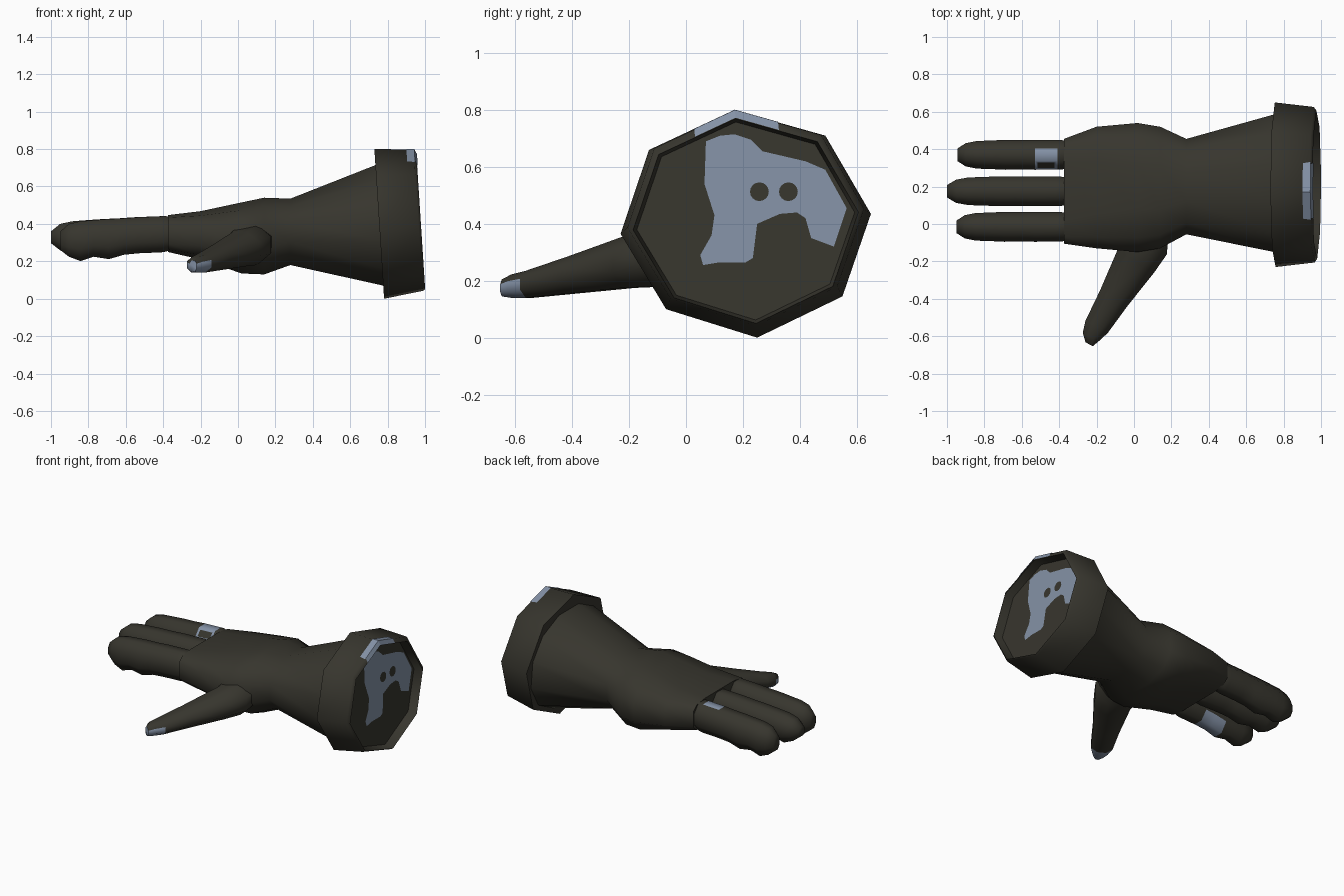
import bpy, bmesh, math
from mathutils import Vector

if "Cube" in bpy.data.objects:
    bpy.data.objects.remove(bpy.data.objects["Cube"])


def material(name, rgb):
    m = bpy.data.materials.new(name)
    m.diffuse_color = (*rgb, 1)
    m.use_nodes = True
    m.node_tree.nodes["Principled BSDF"].inputs["Base Color"].default_value = m.diffuse_color
    return m


DARK = material("dark olive cloth", (0.038, 0.036, 0.027))
BLUE = material("grey blue", (0.23, 0.285, 0.38))


def finish(name, bm, mats):
    me = bpy.data.meshes.new(name)
    bm.to_mesh(me)
    bm.free()
    for m in mats:
        me.materials.append(m)
    ob = bpy.data.objects.new(name, me)
    bpy.context.collection.objects.link(ob)
    return ob


def skin(bm, loops):
    """Join equal-length point loops with quads and cap both ends."""
    rows = [[bm.verts.new(p) for p in loop] for loop in loops]
    n = len(rows[0])
    for a, b in zip(rows, rows[1:]):
        for i in range(n):
            j = (i + 1) % n
            bm.faces.new((a[i], a[j], b[j], b[i]))
    bm.faces.new(rows[0])
    bm.faces.new(rows[-1])
    bmesh.ops.recalc_face_normals(bm, faces=bm.faces)
    bm.normal_update()


def section(c, u, v, n, e=1.0):
    """Flat-topped n-gon; e < 1 makes it boxier."""
    def pw(t):
        return math.copysign(abs(t) ** e, t)
    pts = []
    k = 1 / pw(math.cos(math.pi / n))
    for i in range(n):
        a = 2 * math.pi * (i + 0.5) / n
        pts.append(Vector(c) + Vector(u) * pw(math.cos(a)) * k
                   + Vector(v) * pw(math.sin(a)) * k)
    return pts


def x_section(x, y0, y1, z0, z1, n, e=1.0):
    return section((x, (y0 + y1) / 2, (z0 + z1) / 2),
                   (0, (y1 - y0) / 2, 0), (0, 0, (z1 - z0) / 2), n, e)


def plate(name, pts, mat):
    bm = bmesh.new()
    bm.faces.new([bm.verts.new(p) for p in pts])
    return finish(name, bm, [mat])


# Palm, wrist and flared sleeve: x, y range, z range, boxiness
bm = bmesh.new()
skin(bm, [x_section(*r[:5], 12, r[5]) for r in (
    (-0.375, -0.105, 0.455, 0.25, 0.447, 0.45),
    (-0.20, -0.13, 0.52, 0.21, 0.468, 0.65),
    (0.02, -0.15, 0.54, 0.135, 0.515, 0.8),
    (0.14, -0.13, 0.52, 0.13, 0.54, 0.8),
    (0.28, -0.055, 0.455, 0.18, 0.535, 0.9),
    (0.80, -0.16, 0.60, 0.065, 0.74, 0.95))])
finish("palm_and_sleeve", bm, [DARK])

# Fingers: x, half width, bottom z, top z
PROFILE = ((-0.33, 0.070, 0.27, 0.425), (-0.385, 0.078, 0.252, 0.442),
           (-0.41, 0.079, 0.248, 0.441), (-0.53, 0.080, 0.243, 0.436),
           (-0.61, 0.078, 0.235, 0.430), (-0.69, 0.080, 0.212, 0.426),
           (-0.77, 0.076, 0.225, 0.420), (-0.84, 0.074, 0.202, 0.414),
           (-0.90, 0.062, 0.225, 0.400), (-0.945, 0.033, 0.26, 0.360))


def finger(name, y, tip, lift, paint):
    bm = bmesh.new()
    k = (tip + 0.33) / (-0.945 + 0.33)
    skin(bm, [x_section(-0.33 + (x + 0.33) * k, y - w, y + w,
                        z0 + lift * (-0.33 - x), z1, 8)
              for x, w, z0, z1 in PROFILE])
    hole = []
    for f in bm.faces:
        c, nrm = f.calc_center_median(), f.normal
        if paint(c, nrm):
            f.material_index = 1
            if nrm.z > 0.3 and nrm.y < -0.3:
                hole.append(f)
    # small dark mark inside the painted upper patch
    if hole:
        bmesh.ops.inset_individual(bm, faces=hole, thickness=0.02)
        hole[0].material_index = 0
    finish(name, bm, [DARK, BLUE])


finger("outer_finger", 0.37, -0.945, 0.0,
       lambda c, n: -0.53 < c.x < -0.41 and n.z > 0.3 and n.y < 0.3)
finger("middle_finger", 0.175, -1.0, 0.06, lambda c, n: False)
finger("inner_finger", -0.015, -0.95, 0.0,
       lambda c, n: -0.69 < c.x < -0.53 and n.z < -0.5 and n.y > -0.3)

# Thumb: centre x, y, half width, z range
bm = bmesh.new()
skin(bm, [section((x, y, (z0 + z1) / 2), (0.874 * w, -0.485 * w, 0),
                  (0, 0, (z1 - z0) / 2), 8) for x, y, w, z0, z1 in (
    (0.09, 0.10, 0.11, 0.25, 0.38),
    (0.05, -0.09, 0.145, 0.18, 0.395),
    (0.01, -0.20, 0.115, 0.175, 0.355),
    (-0.11, -0.40, 0.084, 0.155, 0.285),
    (-0.20, -0.55, 0.068, 0.14, 0.235),
    (-0.232, -0.605, 0.048, 0.14, 0.222),
    (-0.24, -0.643, 0.022, 0.145, 0.205))])
for f in bm.faces:
    if f.calc_center_median().y < -0.555 and f.normal.z < 0.5:
        f.material_index = 1
finish("thumb", bm, [DARK, BLUE])

# Tilted octagonal cuff: tapered band, lip and recessed end
OCT = ((0.17, 0.80), (0.49, 0.71), (0.65, 0.435), (0.55, 0.145),
       (0.25, 0.0), (-0.07, 0.10), (-0.23, 0.365), (-0.13, 0.66))


def tilt(x, y, z):
    return Vector((x - 0.065 * (z - 0.4), y, z))


def cuff_ring(x, s, rise):
    return [tilt(x, 0.21 + (y - 0.21) * s, 0.40 + rise + (z - 0.40) * s)
            for y, z in OCT]


back, rim = cuff_ring(0.755, 1, 0), cuff_ring(0.965, 0.945, 0.02)
end, floor = cuff_ring(0.978, 0.90, 0.01), cuff_ring(0.92, 0.87, 0.01)
bm = bmesh.new()
skin(bm, [back, rim, end, floor])
finish("cuff", bm, [DARK])

# Blue mark over the top ridge of the cuff and its lip, one half each side
for side, i in (("left", 7), ("right", 1)):
    off = Vector((0.003, 0, 0.003))
    mid = [p.lerp(q, 0.2) for p, q in zip(rim, back)]
    for part, a, b in (("top", mid, rim), ("lip", rim, end)):
        plate(f"{part}_mark_{side}", [p + off for p in (
            a[0], a[0].lerp(a[i], 0.5), b[0].lerp(b[i], 0.53), b[0])], BLUE)

# Irregular blue patch with two dark dots on the recessed end
PATCH = ((0.07, 0.69), (0.12, 0.71), (0.17, 0.715), (0.23, 0.695), (0.27, 0.655),
         (0.42, 0.62), (0.49, 0.59), (0.565, 0.455), (0.52, 0.32), (0.44, 0.35),
         (0.42, 0.42), (0.39, 0.44), (0.33, 0.435), (0.25, 0.40), (0.235, 0.28),
         (0.21, 0.265), (0.12, 0.265), (0.06, 0.255), (0.05, 0.29), (0.09, 0.36),
         (0.10, 0.43), (0.065, 0.54))
plate("end_patch", [tilt(0.923, y, z) for y, z in reversed(PATCH)], BLUE)
for k, y in enumerate((0.258, 0.36)):
    plate(f"patch_dot_{k + 1}",
          [tilt(0.926, y + 0.033 * math.cos(a), 0.513 + 0.033 * math.sin(a))
           for a in (math.tau * i / 16 for i in range(16))], DARK)

# Plates face outward; bodies are smooth with sharp cuff edges
for ob in bpy.context.collection.objects:
    me = ob.data
    if len(me.polygons) == 1 and me.polygons[0].normal.dot((1, 0, 1)) < 0:
        me.flip_normals()
    ob.select_set(True)
    bpy.context.view_layer.objects.active = ob
bpy.ops.object.shade_smooth_by_angle(angle=math.radians(62))
